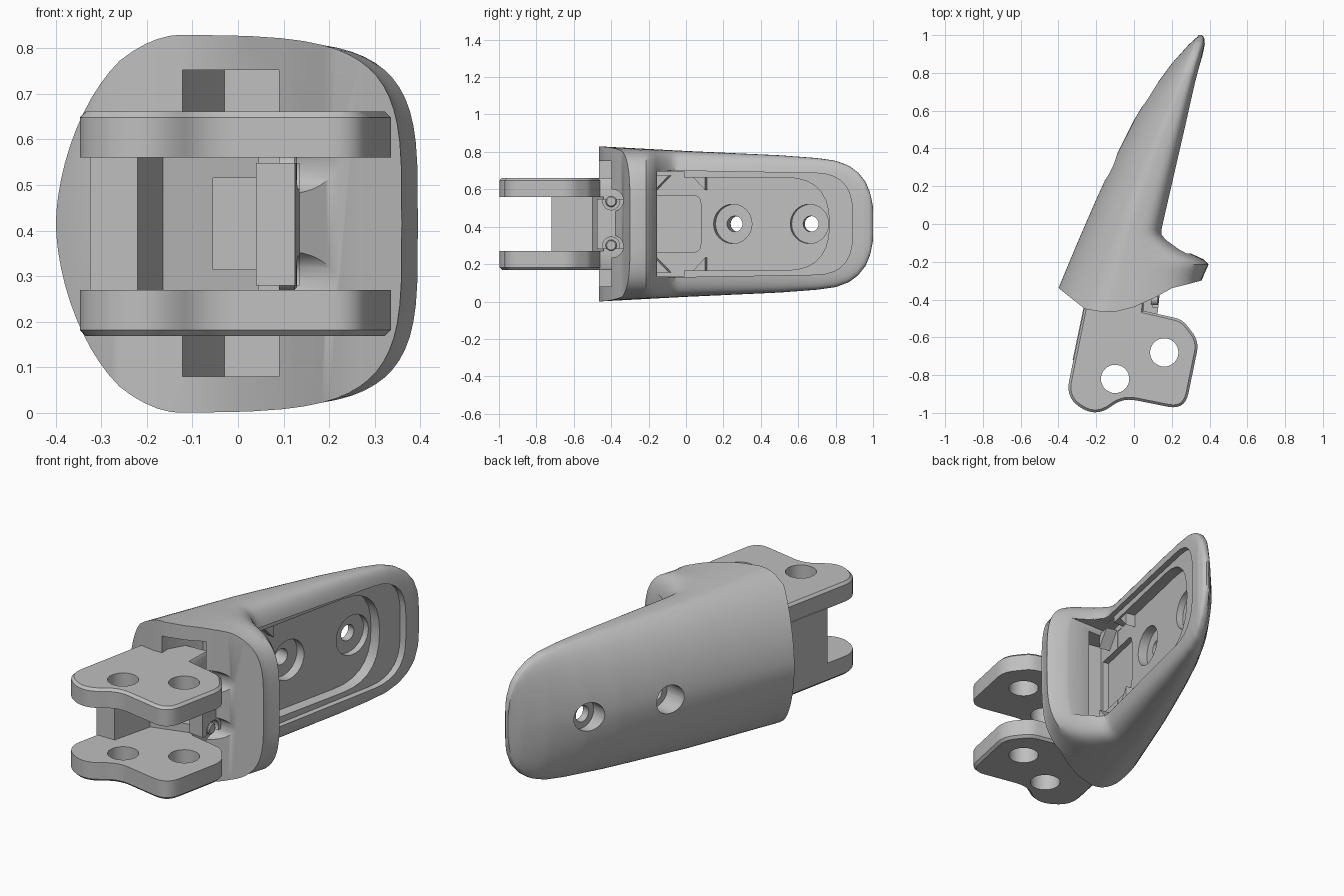
import bpy, bmesh, math
from mathutils import Matrix, Vector

cube = bpy.data.objects.get("Cube")
if cube:
    bpy.data.objects.remove(cube, do_unlink=True)

MID = 0.415
SHADE = (0.52, 0.52, 0.52, 1)
grey = bpy.data.materials.new("plain grey")
grey.use_nodes = True
grey.diffuse_color = SHADE
grey.node_tree.nodes["Principled BSDF"].inputs["Base Color"].default_value = SHADE

# Frame lying on the pad: local x runs along the rim, y is up, z points out of the pad
along = Vector((0.215, 0.977, 0)).normalized()
out = along.cross(Vector((0, 0, 1)))
PAD = Matrix((along, (0, 0, 1), out)).transposed().to_4x4()
PAD.translation = (0.155, -0.05, MID)
SIDE = Matrix(((0, 0, 1, 0), (1, 0, 0, 0), (0, 1, 0, 0), (0, 0, 0, 1)))


def finish(name, bm):
    bmesh.ops.recalc_face_normals(bm, faces=bm.faces[:])
    mesh = bpy.data.meshes.new(name)
    bm.to_mesh(mesh)
    bm.free()
    mesh.materials.append(grey)
    ob = bpy.data.objects.new(name, mesh)
    bpy.context.collection.objects.link(ob)
    return ob


def prism(name, pts, low, high, frame=Matrix(), chamfer=0):
    """Extrude an outline along the local z axis, optionally chamfering the high end."""
    bm = bmesh.new()
    levels = [(low, 0), (high - chamfer, 0)] + ([(high, chamfer)] if chamfer else [])
    n = len(pts)
    area = sum(pts[i - 1][0] * pts[i][1] - pts[i][0] * pts[i - 1][1] for i in range(n))
    rings = []
    for z, inset in levels:
        ring = []
        for i in range(n):
            p = Vector(pts[i])
            d = (Vector(pts[(i + 1) % n]) - Vector(pts[i - 1])).normalized()
            inward = Vector((-d.y, d.x)) * math.copysign(inset, area)
            ring.append(bm.verts.new((*(p + inward), z)))
        rings.append(ring)
    for r0, r1 in zip(rings, rings[1:]):
        for i in range(n):
            bm.faces.new((r0[i], r0[(i + 1) % n], r1[(i + 1) % n], r1[i]))
    bm.faces.new(rings[0])
    bm.faces.new(rings[-1])
    bm.transform(frame)
    return finish(name, bm)


def circle(x, y, r, n=32):
    return [(x + r * math.cos(2 * math.pi * i / n), y + r * math.sin(2 * math.pi * i / n))
            for i in range(n)]


def box(x0, x1, y0, y1):
    return [(x0, y0), (x1, y0), (x1, y1), (x0, y1)]


def rounded(corners, steps=7):
    """Round each (x, y, radius) corner of an outline."""
    pts = []
    for i, (x, y, r) in enumerate(corners):
        c = Vector((x, y))
        if r == 0:
            pts.append((x, y))
            continue
        a = c + (Vector(corners[i - 1][:2]) - c).normalized() * r
        b = c + (Vector(corners[(i + 1) % len(corners)][:2]) - c).normalized() * r
        for k in range(steps + 1):
            t = k / steps
            pts.append(tuple(a * (1 - t) ** 2 + c * 2 * t * (1 - t) + b * t * t))
    return pts


def combine(ob, tools, operation='DIFFERENCE'):
    """Apply booleans in turn and remove the tools."""
    for tool in tools:
        tool.hide_render = True
        mod = ob.modifiers.new("cut", 'BOOLEAN')
        mod.operation, mod.solver, mod.object = operation, 'EXACT', tool
        bpy.context.view_layer.update()
        deps = bpy.context.evaluated_depsgraph_get()
        mesh = bpy.data.meshes.new_from_object(ob.evaluated_get(deps))
        ob.modifiers.clear()
        ob.data = mesh
        bpy.data.objects.remove(tool, do_unlink=True)


def lookup(table, y):
    if y <= table[0][0]:
        return table[0][1]
    for (y0, v0), (y1, v1) in zip(table, table[1:]):
        if y <= y1:
            return v0 + (v1 - v0) * (y - y0) / (y1 - y0)
    return table[-1][1]


# Shell: lofted sections, rounded on the back and squarer on the pad side
back = [(-0.55, -0.49), (-0.34, -0.4), (-0.1, -0.3), (0.13, -0.2), (0.35, -0.1), (0.55, 0),
        (0.7, 0.09), (0.85, 0.2), (0.95, 0.29), (1, 0.345)]
pad = [(-0.3, 0.358), (-0.25, 0.378), (-0.215, 0.395), (-0.19, 0.375), (-0.17, 0.33),
       (-0.13, 0.25), (-0.08, 0.18), (-0.05, 0.155), (0.5, 0.277), (0.95, 0.375),
       (0.985, 0.372), (1, 0.36)]
crease = [(-0.47, -0.13), (0.04, 0), (0.99, 0.34)]
height = [(-0.47, 0.415), (0, 0.39), (0.5, 0.367), (0.7, 0.352), (0.8, 0.338), (0.87, 0.312),
          (0.92, 0.275), (0.96, 0.225), (0.985, 0.165), (1, 0.09)]
N, ROWS = 64, 80
bm = bmesh.new()
rings = []
for j in range(ROWS + 1):
    y = -0.55 + 1.55 * (1 - (1 - j / ROWS) ** 1.5)
    xl, xr, h = lookup(back, y), lookup(pad, y), lookup(height, y)
    crest = min(lookup(crease, y), xr - 0.3 * (xr - xl))
    ring = []
    for i in range(N):
        a = 2 * math.pi * i / N
        c, s = math.cos(a), math.sin(a)
        power = 0.5 if c > 0 else 1.16
        reach = xr - crest if c > 0 else crest - xl
        x = crest + math.copysign(abs(c) ** power, c) * reach
        z = MID + math.copysign(abs(s) ** power, s) * h
        ring.append(bm.verts.new((x, y, z)))
    rings.append(ring)
for r0, r1 in zip(rings, rings[1:]):
    for i in range(N):
        bm.faces.new((r0[i], r0[(i + 1) % N], r1[(i + 1) % N], r1[i]))
bm.faces.new(rings[0])
bm.faces.new(rings[-1])
shell = finish("fingertip_shell", bm)

# Trim the knuckle end
combine(shell, [prism("trim", [
    (-0.6, -0.18), (-0.26, -0.45), (-0.18, -0.463), (-0.1, -0.465), (0, -0.44), (0.12, -0.385),
    (0.2, -0.34), (0.28, -0.32), (0.355, -0.3), (0.6, -0.29), (0.6, 1.2), (-0.6, 1.2)],
    -0.2, 1.2)], 'INTERSECT')

# Pad pocket with stepped ledge, screw bores and the mouth at the knuckle
ledge = rounded([(-0.04, -0.285, 0), (0.962, -0.268, 0.2), (0.962, 0.268, 0.2),
                 (-0.04, 0.285, 0)])
floor = rounded([(-0.042, -0.248, 0), (0.827, -0.248, 0.24), (0.827, 0.248, 0.24),
                 (-0.042, 0.248, 0)])
inset = rounded([(-0.2, -0.15, 0), (0.11, -0.15, 0.04), (0.11, 0.15, 0.04), (-0.2, 0.15, 0)])
cuts = [prism("ledge", ledge, -0.04, 0.5, PAD),
        prism("floor", floor, -0.1, 0.5, PAD),
        prism("bridge_wall", [(0.031, -0.155), (0.5, -0.155), (0.5, -0.012), (0.062, -0.012)],
              MID - 0.28, MID + 0.28),
        prism("under_bridge", box(-0.22, -0.1, -0.245, 0.245), -0.098, 0.06, PAD),
        prism("inset", inset, -0.13, -0.05, PAD),
        prism("mouth", [(-0.122, -0.7), (0.09, -0.7), (0.09, -0.29), (-0.03, -0.25),
                        (-0.122, -0.41)], 0.08, 0.752)]
for u, bore, rear in ((0.285, -0.15, -0.24), (0.705, -0.135, -0.175)):
    cuts += [prism("bore", circle(u, 0, 0.105), bore, -0.05, PAD),
             prism("hole", circle(u, 0, 0.042), -0.6, 0.1, PAD),
             prism("rear_bore", circle(u, 0, 0.075), -0.6, rear, PAD)]
for z in (0.295, 0.54):
    cuts.append(prism("screw_recess", circle(-0.395, z, 0.06), 0.08, 0.5, SIDE))
combine(shell, cuts)

# Small corner ribs on the pocket floor
ribs = []
for side, label in ((1, "upper"), (-1, "lower")):
    ribs.append(prism(label + "_pocket_rib", [(0.07, side * 0.26), (0.145, side * 0.26),
                (0.145, side * 0.18)], -0.105, -0.05, PAD))
    ribs.append(prism(label + "_bridge_rib", [(-0.13, side * 0.26), (-0.05, side * 0.26),
                (-0.13, side * 0.18)], -0.105, -0.04, PAD))

# Two hinge lugs, mirrored about the middle height
lug_outline = rounded([
    (-0.24, -0.33, 0), (-0.362, -0.92, 0.09), (-0.2, -1.026, 0.1), (-0.06, -0.92, 0.07),
    (0.27, -0.985, 0.09), (0.345, -0.62, 0.06), (0.255, -0.505, 0.04), (0.05, -0.46, 0),
    (0.05, -0.31, 0)])
lugs = []
for side, label in ((1, "upper"), (-1, "lower")):
    frame = Matrix.Translation((0, 0, MID)) @ Matrix.Diagonal((1, 1, side, 1))
    lug = prism(label + "_hinge_lug", lug_outline, 0.145, 0.246, frame, 0.013)
    combine(lug, [prism("pin_hole", circle(x, y, 0.075), -0.2, 1.2)
                  for x, y in ((-0.1, -0.82), (0.16, -0.68))])
    lugs.append(lug)

# Web joining the lugs, with a slot in its face
web = prism("hinge_web", [(-0.325, -0.72), (-0.22, -0.72), (-0.165, -0.5), (0.045, -0.44),
                          (0.045, -0.29), (-0.235, -0.29)], 0.265, 0.565)
combine(web, [prism("slot", box(-0.055, 0.04, -0.7, -0.38), 0.315, 0.515)])

# Clamp bar with two recessed screws
bar = prism("clamp_bar", [(0.04, -0.465), (0.125, -0.475), (0.135, -0.38), (0.135, -0.31),
                          (0.04, -0.31)], 0.28, 0.548)
combine(bar, [prism("screw_hole", circle(-0.4, z, 0.045), 0.1, 0.3, SIDE)
              for z in (0.3, 0.535)])
screws = [prism(label + "_clamp_screw", circle(-0.4, z, 0.03, 20), 0.09, 0.13, SIDE, 0.006)
          for z, label in ((0.3, "lower"), (0.535, "upper"))]

# Smooth shading with sharp edges kept
bpy.ops.object.select_all(action='DESELECT')
for ob in [shell, web, bar] + lugs + ribs + screws:
    ob.select_set(True)
bpy.context.view_layer.objects.active = shell
bpy.ops.object.shade_smooth_by_angle(angle=math.radians(32))
